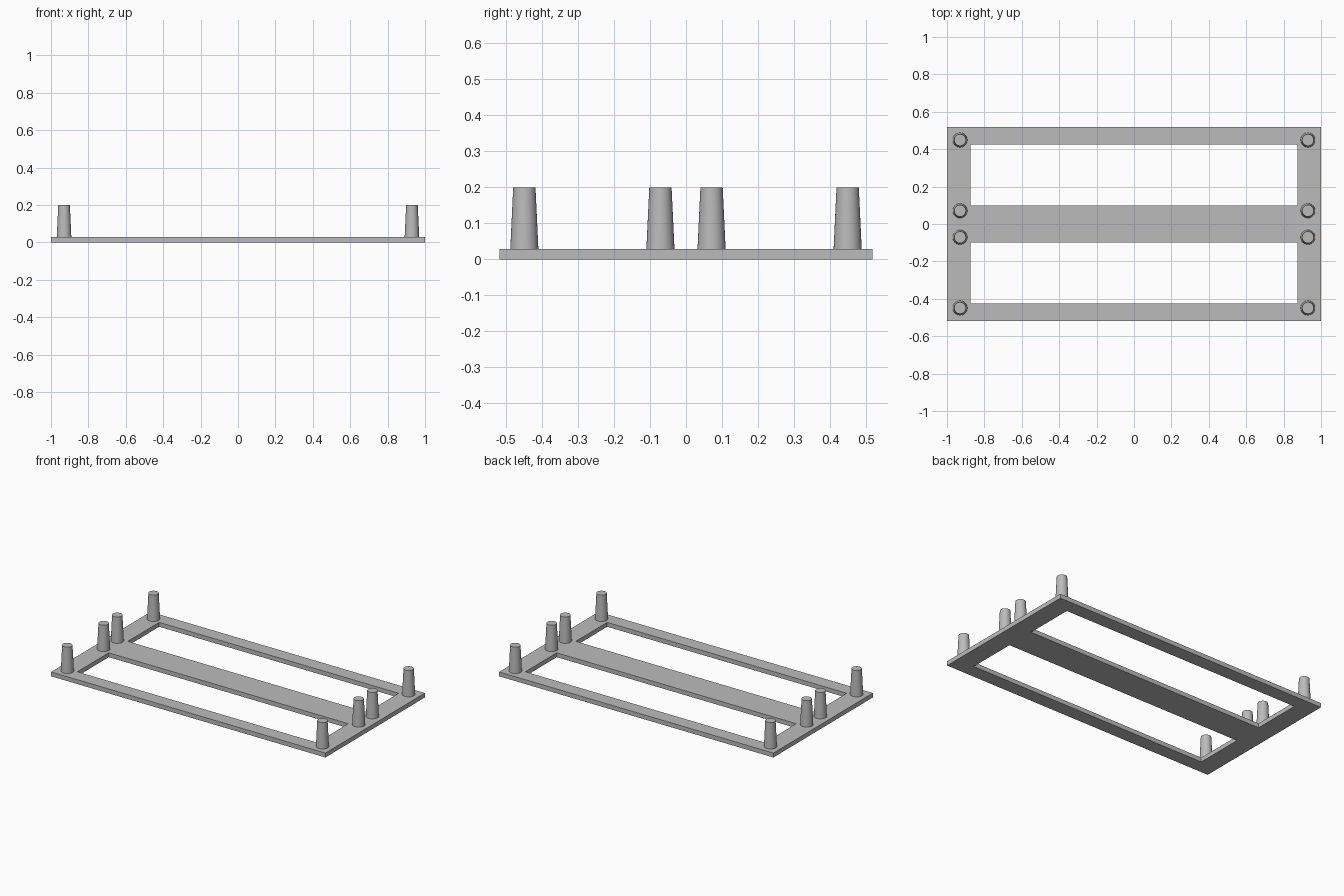
import bpy
import bmesh
import math

cube = bpy.data.objects.get("Cube")
if cube:
    bpy.data.objects.remove(cube, do_unlink=True)

THICK = 0.029
HEIGHT = 0.199

grey = bpy.data.materials.new("plain grey")
grey.use_nodes = True
colour = (0.5, 0.5, 0.5, 1)
grey.diffuse_color = colour
grey.node_tree.nodes["Principled BSDF"].inputs["Base Color"].default_value = colour


def add_object(name, bm):
    mesh = bpy.data.meshes.new(name)
    bmesh.ops.recalc_face_normals(bm, faces=bm.faces)
    bm.to_mesh(mesh)
    bm.free()
    mesh.materials.append(grey)
    obj = bpy.data.objects.new(name, mesh)
    bpy.context.collection.objects.link(obj)
    return obj


# Flat frame: a grid of cells with the two window cells left out, then extruded
xs = [-1, -0.873, 0.873, 1]
ys = [-0.518, -0.426, -0.099, 0.099, 0.426, 0.518]
windows = {(1, 1), (1, 3)}
bm = bmesh.new()
grid = [[bm.verts.new((x, y, 0)) for y in ys] for x in xs]
for i in range(len(xs) - 1):
    for j in range(len(ys) - 1):
        if (i, j) not in windows:
            bm.faces.new((grid[i][j], grid[i + 1][j], grid[i + 1][j + 1], grid[i][j + 1]))
extruded = bmesh.ops.extrude_face_region(bm, geom=bm.faces[:], use_keep_orig=True)
top = [v for v in extruded["geom"] if isinstance(v, bmesh.types.BMVert)]
bmesh.ops.translate(bm, verts=top, vec=(0, 0, THICK))
add_object("frame", bm)

# Tapered posts: four along each short end
for side, x in (("right", -0.93), ("left", 0.93)):
    for place, y in (("front", -0.449), ("front_middle", -0.071),
                     ("back_middle", 0.071), ("back", 0.449)):
        bm = bmesh.new()
        bmesh.ops.create_cone(bm, cap_ends=True, segments=48, radius1=0.039,
                              radius2=0.031, depth=HEIGHT - THICK)
        post = add_object(f"{side}_{place}_post", bm)
        post.location = (x, y, (HEIGHT + THICK) / 2)
        bpy.ops.object.select_all(action="DESELECT")
        post.select_set(True)
        bpy.context.view_layer.objects.active = post
        bpy.ops.object.shade_smooth_by_angle(angle=math.radians(30))
